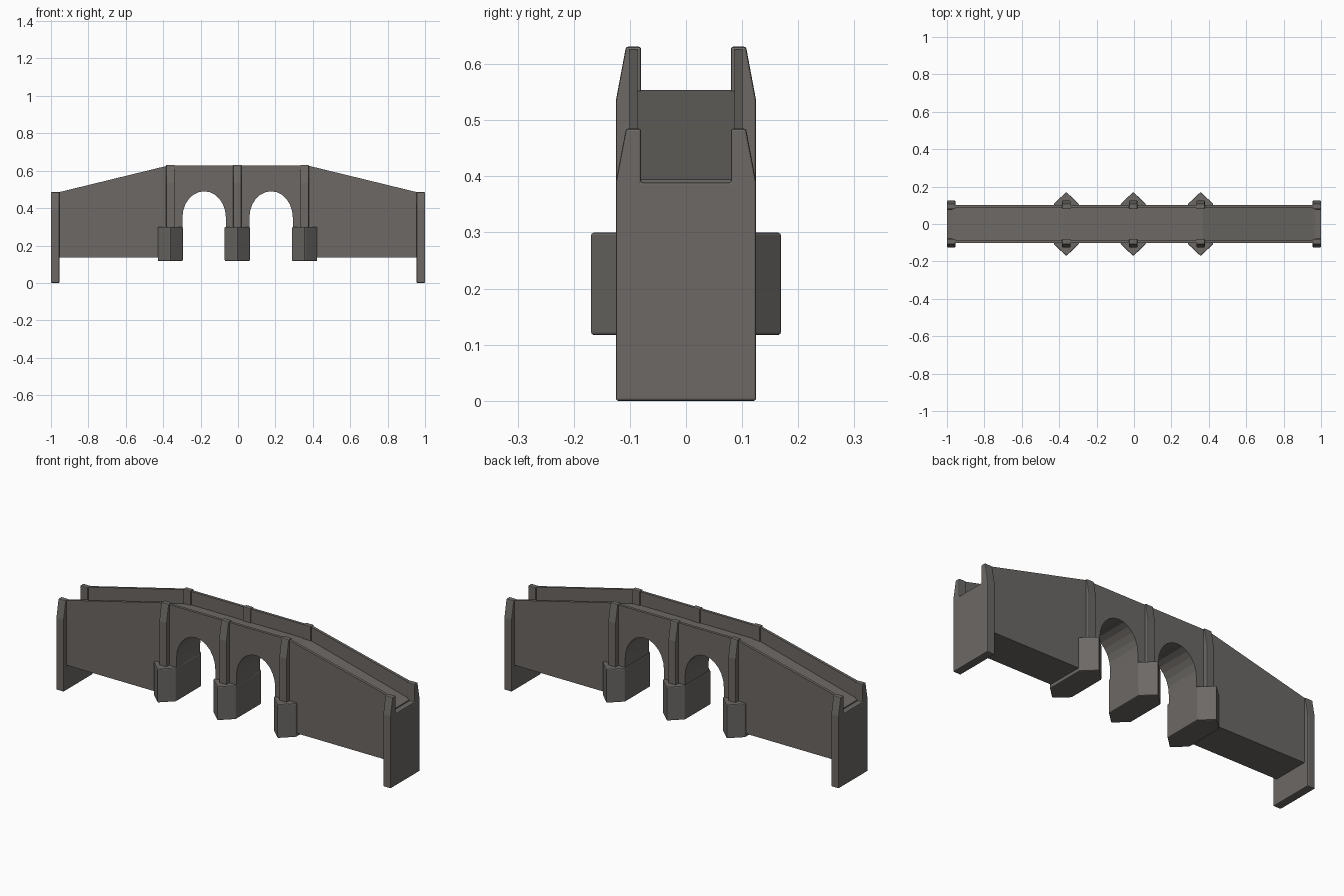
import bpy, bmesh, math
from mathutils import Vector

if "Cube" in bpy.data.objects:
    bpy.data.objects.remove(bpy.data.objects["Cube"])

stone = bpy.data.materials.new("grey_stone")
stone.diffuse_color = (0.15, 0.14, 0.13, 1)
stone.use_nodes = True
stone.node_tree.nodes["Principled BSDF"].inputs["Base Color"].default_value = stone.diffuse_color


def prism(name, pts, axis, lo, hi, bevel=0.0):
    """Extrude a 2D profile along an axis (0=x, 1=y, 2=z) from lo to hi."""
    bm = bmesh.new()
    verts = []
    for a, b in pts:
        co = [a, b]
        co.insert(axis, lo)
        verts.append(bm.verts.new(co))
    face = bm.faces.new(verts)
    ext = bmesh.ops.extrude_face_region(bm, geom=[face])
    move = Vector((0, 0, 0))
    move[axis] = hi - lo
    bmesh.ops.translate(bm, vec=move,
                        verts=[v for v in ext["geom"] if isinstance(v, bmesh.types.BMVert)])
    bmesh.ops.recalc_face_normals(bm, faces=bm.faces)
    mesh = bpy.data.meshes.new(name)
    bm.to_mesh(mesh)
    bm.free()
    mesh.materials.append(stone)
    obj = bpy.data.objects.new(name, mesh)
    bpy.context.collection.objects.link(obj)
    if bevel:
        mod = obj.modifiers.new("soft_edges", "BEVEL")
        mod.width = bevel
        mod.segments = 2
    return obj


# Bridge body: side profile with two arches, solid across the width
profile = [(-0.97, 0.135)]
for cx in (-0.181, 0.177):
    profile.append((cx - 0.116, 0.135))
    for i in range(13):
        t = math.pi * (1 - i / 12)
        profile.append((cx + 0.116 * math.cos(t), 0.35 + 0.14 * math.sin(t)))
    profile.append((cx + 0.116, 0.135))
profile += [(0.97, 0.135), (0.97, 0.482), (0.375, 0.627), (-0.375, 0.627), (-0.97, 0.482)]
body = prism("bridge_body", profile, 1, -0.101, 0.101)

# Roadway channel cut between the parapets
deck = [(-1.1, 0.365), (-0.955, 0.398), (-0.37, 0.554), (0.37, 0.554), (0.955, 0.398),
        (1.1, 0.365), (1.1, 0.9), (-1.1, 0.9)]
cutter = prism("roadway_cutter", deck, 1, -0.086, 0.086)
cutter.hide_render = True
cutter.hide_viewport = True
cut = body.modifiers.new("roadway", "BOOLEAN")
cut.operation = "DIFFERENCE"
cut.solver = "EXACT"
cut.object = cutter

# Piers with pointed cutwaters, and pilasters above them on both sides
for label, cx in (("left", -0.362), ("middle", -0.004), ("right", 0.356)):
    w, s, tip = 0.067, 0.108, 0.171
    foot = [(cx - w, -s), (cx, -tip), (cx + w, -s), (cx + w, s), (cx, tip), (cx - w, s)]
    prism(label + "_pier", foot, 2, 0.117, 0.30, 0.005)
    for side, sy in (("front", -1), ("back", 1)):
        post = [(0.08, 0.28), (0.125, 0.28), (0.125, 0.535), (0.107, 0.631), (0.08, 0.631)]
        prism(f"{label}_{side}_pilaster", [(sy * y, z) for y, z in post], 0,
              cx - 0.0225, cx + 0.0225, 0.004)

# End walls: full-width slabs with a notch for the roadway
half = [(0.125, 0.0), (0.125, 0.39), (0.107, 0.485), (0.08, 0.485), (0.08, 0.389)]
end = half + [(-y, z) for y, z in reversed(half)]
for label, x in (("left", -1.0), ("right", 0.955)):
    prism(label + "_end_wall", end, 0, x, x + 0.045, 0.004)
